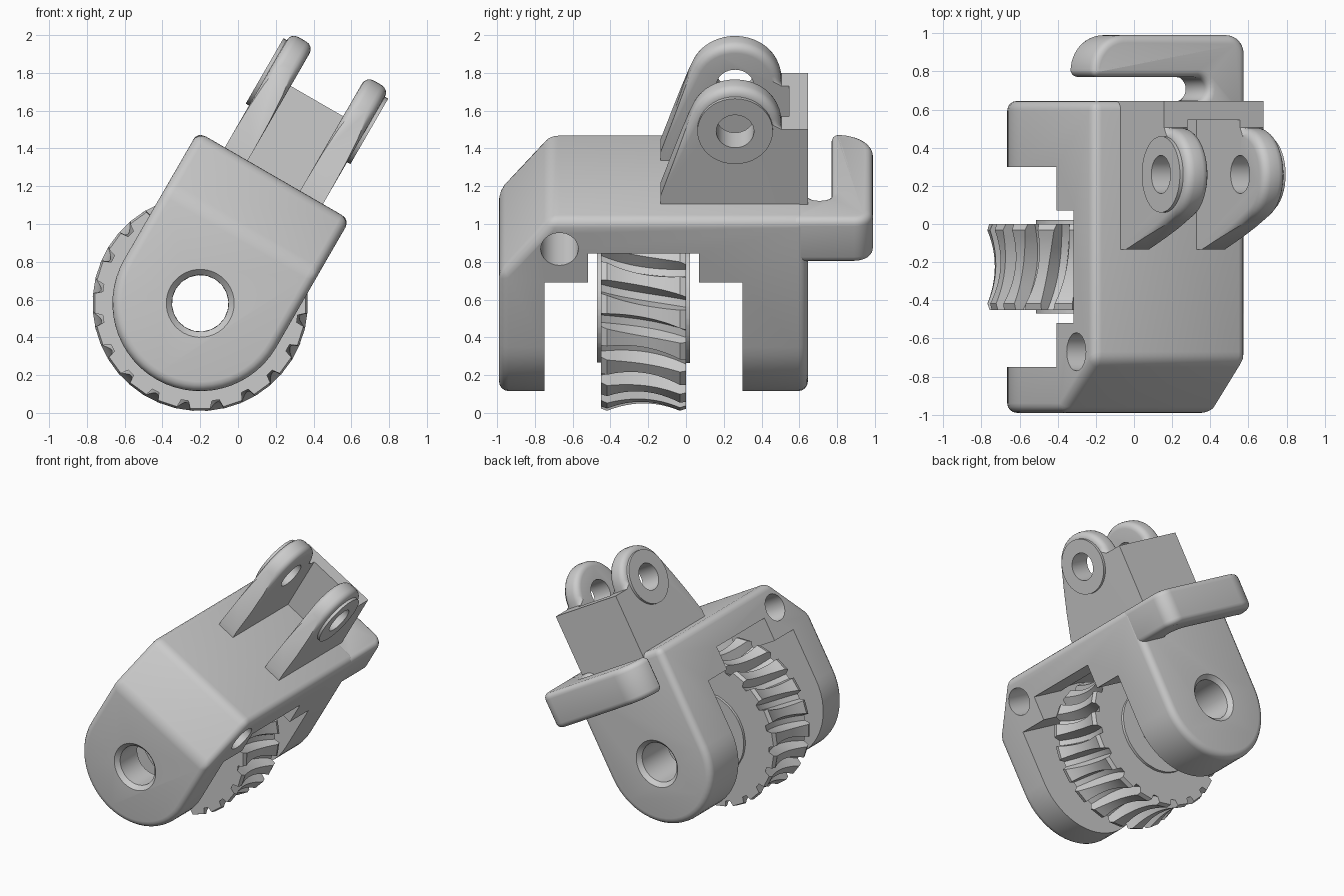
import bpy, bmesh
from math import sin, cos, pi, radians, acos, atan2, hypot
from mathutils import Matrix

if "Cube" in bpy.data.objects:
    bpy.data.objects.remove(bpy.data.objects["Cube"])

# The bracket is built upright around the wheel axle, then leaned 30 degrees
PLACE = Matrix.Translation((-0.2, 0, 0.58))
LEAN = PLACE @ Matrix.Rotation(radians(30), 4, 'Y')


def arc(cx, cy, r, a0, a1, n):
    return [(cx + r * cos(radians(a0 + (a1 - a0) * i / n)),
             cy + r * sin(radians(a0 + (a1 - a0) * i / n))) for i in range(n + 1)]


def to_object(bm, name):
    bmesh.ops.recalc_face_normals(bm, faces=bm.faces[:])
    me = bpy.data.meshes.new(name)
    bm.to_mesh(me)
    bm.free()
    ob = bpy.data.objects.new(name, me)
    bpy.context.collection.objects.link(ob)
    return ob


def loft(axis, rings):
    """Solid through (profile, height) rings stacked along an axis."""
    place = {'x': lambda a, b, h: (h, a, b),
             'y': lambda a, b, h: (a, h, b),
             'z': lambda a, b, h: (a, b, h)}[axis]
    bm = bmesh.new()
    loops = [[bm.verts.new(place(a, b, h)) for a, b in pts] for pts, h in rings]
    n = len(loops[0])
    for lo, hi in zip(loops, loops[1:]):
        for i in range(n):
            bm.faces.new((lo[i], lo[(i + 1) % n], hi[(i + 1) % n], hi[i]))
    bm.faces.new(loops[0])
    bm.faces.new(loops[-1])
    bmesh.ops.recalc_face_normals(bm, faces=bm.faces[:])
    return bm


def prism(axis, pts, lo, hi):
    return loft(axis, [(pts, lo), (pts, hi)])


def disc(axis, c, r, lo, hi, n=40, r2=None):
    return loft(axis, [(arc(*c, r, 0, 360, n)[:-1], lo),
                       (arc(*c, r2 or r, 0, 360, n)[:-1], hi)])


def rect(x0, x1, y0, y1):
    return [(x0, y0), (x1, y0), (x1, y1), (x0, y1)]


def round_edges(bm, size, keep=None):
    keep = keep or (lambda e: e.calc_face_angle(0) > radians(25))
    bmesh.ops.bevel(bm, geom=[e for e in bm.edges if keep(e)], offset=size,
                    segments=4, profile=0.5, affect='EDGES', clamp_overlap=False)


def cut(ob, *cutters):
    for bm in cutters:
        c = to_object(bm, "cutter")
        c.hide_render = True
        m = ob.modifiers.new("cut", 'BOOLEAN')
        m.operation, m.object, m.solver = 'DIFFERENCE', c, 'EXACT'
        dg = bpy.context.evaluated_depsgraph_get()
        me = bpy.data.meshes.new_from_object(ob.evaluated_get(dg))
        ob.modifiers.clear()
        ob.data = me
        bpy.data.objects.remove(c)


def finish(ob, matrix=LEAN, angle=30):
    ob.data.transform(matrix)
    bpy.ops.object.select_all(action='DESELECT')
    ob.select_set(True)
    bpy.context.view_layer.objects.active = ob
    bpy.ops.object.shade_smooth_by_angle(angle=radians(angle))


R, TOP = 0.465, 0.78

# Bracket: arched block with a sloped front top edge and rounded outer edges
bm = prism('y', arc(0, 0, R, 180, 360, 28) + [(R, TOP), (-R, TOP)], -0.99, 0.645)
bmesh.ops.bisect_plane(bm, geom=bm.verts[:] + bm.edges[:] + bm.faces[:],
                       plane_co=(0, -0.72, TOP), plane_no=(0, -0.33, 0.265),
                       clear_outer=True)
bmesh.ops.edgeloop_fill(bm, edges=[e for e in bm.edges if e.is_boundary])
bmesh.ops.recalc_face_normals(bm, faces=bm.faces[:])
round_edges(bm, 0.05)
bracket = to_object(bm, "bracket")
# Stepped wheel bay, axle hole with countersinks, side hole
cut(bracket,
    prism('y', rect(-0.9, 0.9, -1, 0.395), -0.75, 0.30),
    prism('y', rect(-0.9, 0.9, -1, 0.573), -0.52, 0.07),
    disc('y', (0, 0), 0.60, -0.52, 0.07, 64),
    disc('y', (0, 0), 0.15, -1.2, 1.2),
    disc('y', (0, 0), 0.19, -1.0, -0.96, r2=0.15),
    disc('y', (0, 0), 0.15, 0.615, 0.655, r2=0.19),
    disc('x', (-0.67, 0.6), 0.1, -0.8, 0.8, 20))
finish(bracket)

# Hook behind the bracket, with a round-ended slot
gap = 0.0625
pts = [(R - .002, 0.55)] + arc(R - 0.102, 0.89, 0.1, 0, 90, 8) \
    + arc(-R + 0.19, 0.80, 0.19, 90, 180, 12) + [(-R, 0.77)] \
    + arc(0.17, 0.7075, gap, 90, -90, 12) + [(0.17, 0.55)]
bm = prism('z', pts, 0.51, TOP - 0.002)
round_edges(bm, 0.04)
finish(to_object(bm, "hook"))

# Clevis: two lugs with raised rings, joined by a back plate
CY, CV, LR = 0.26, 1.236, 0.245
dy, dv = -0.135 - CY, 0.83 - CV
tangent = (atan2(dv, dy) - acos(LR / hypot(dy, dv))) * 180 / pi + 360
pts = [(-0.135, 0.74), (-0.135, 0.83)] + arc(CY, CV, LR, tangent, 0, 20) \
    + [(0.645, CV), (0.645, 0.74)]


def lug_rim(e):
    a, b = (v.co for v in e.verts)
    mid = (a + b) / 2
    return abs(a.x - b.x) < 1e-5 and mid.z > 1.14 and mid.y < 0.51 \
        and abs(hypot(mid.y - CY, mid.z - CV) - LR) < 0.01


for side, s in (("left", -1), ("right", 1)):
    bm = prism('x', pts, *sorted((s * 0.16, s * 0.30)))
    round_edges(bm, 0.045, lug_rim)
    lug = to_object(bm, side + "_lug")
    ring = to_object(disc('x', (CY, CV), 0.2, *sorted((s * 0.25, s * 0.32))),
                     side + "_lug_ring")
    for ob in (lug, ring):
        cut(ob, disc('x', (CY, CV), 0.1, -0.6, 0.6, 32))
        finish(ob)

finish(to_object(prism('x', rect(0.545, 0.645, 0.74, CV), -0.17, 0.17), "clevis_back"))

# Worm wheel: concave rim with slanted teeth, hub faces and a bore
TEETH, STEPS = 20, 14
Y0, Y1 = -0.45, 0.0
bm = bmesh.new()


def ring(y, tip, root, t):
    twist = -0.16 * (t + 1) / 2
    half_tip, half_root = 0.19 + 0.11 * t * t, 0.36 + 0.02 * t * t
    out = []
    for k in range(TEETH):
        for p, r in ((-half_root, root), (-half_tip, tip), (half_tip, tip), (half_root, root)):
            a = (k + p) * 2 * pi / TEETH + twist
            out.append(bm.verts.new((r * cos(a), y, r * sin(a))))
    return out


rings = [ring(y, r, r, -1) for y, r in ((-0.47, 0.15), (-0.47, 0.315), (Y0, 0.315))]
for i in range(STEPS + 1):
    t = -1 + 2 * i / STEPS
    bow = 1 - t * t
    tip = 0.56 if abs(t) > 0.99 else 0.585 - 0.055 * bow
    rings.append(ring(Y0 + (Y1 - Y0) * i / STEPS, min(tip, 0.58), 0.52 - 0.065 * bow, t))
rings += [ring(y, r, r, 1) for y, r in ((Y1, 0.315), (0.02, 0.315), (0.02, 0.15))]
n = TEETH * 4
for a, b in zip(rings, rings[1:] + rings[:1]):
    for i in range(n):
        bm.faces.new((a[i], a[(i + 1) % n], b[(i + 1) % n], b[i]))
finish(to_object(bm, "worm_wheel"), PLACE)
